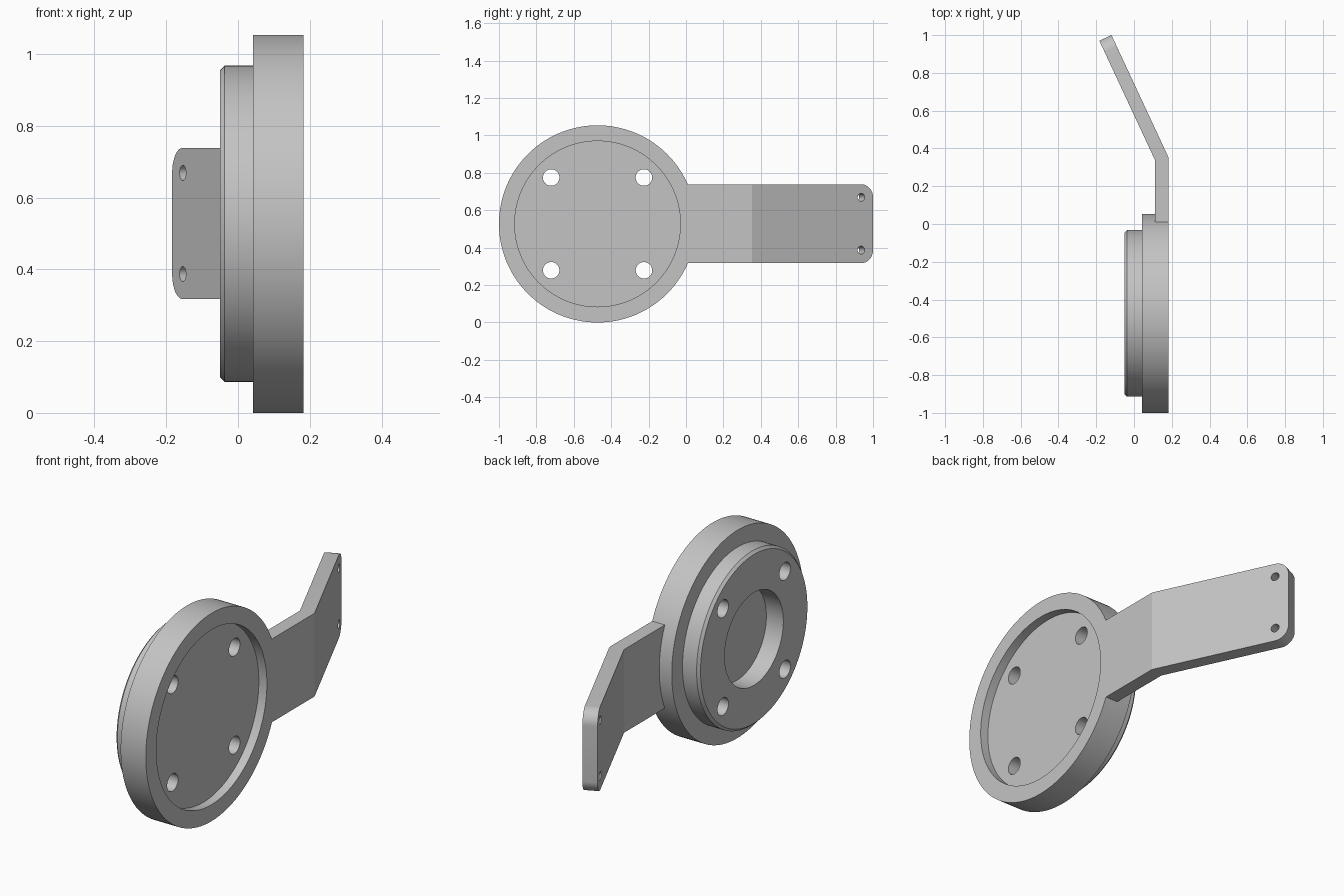
import bpy, bmesh
from math import sin, cos, tan, radians, pi
from mathutils import Vector, Matrix

cube = bpy.data.objects.get("Cube")
if cube:
    bpy.data.objects.remove(cube, do_unlink=True)

CY, CZ = -0.473, 0.527          # flange axis position
FACE_X = 0.183                  # flat mounting face
BEND = radians(25)
THICK = 0.071
ARM_LOW, ARM_HIGH = 0.317, 0.739

metal = bpy.data.materials.new("plain grey metal")
grey = (0.55, 0.55, 0.55, 1)
metal.diffuse_color = grey
metal.use_nodes = True
metal.node_tree.nodes["Principled BSDF"].inputs["Base Color"].default_value = grey


def make_object(name, bm):
    bmesh.ops.recalc_face_normals(bm, faces=bm.faces)
    mesh = bpy.data.meshes.new(name)
    bm.to_mesh(mesh)
    bm.free()
    mesh.materials.append(metal)
    obj = bpy.data.objects.new(name, mesh)
    bpy.context.collection.objects.link(obj)
    return obj


def combine(target, tool, operation):
    """Apply a boolean, then discard the tool object."""
    mod = target.modifiers.new(operation.lower(), 'BOOLEAN')
    mod.operation = operation
    mod.solver = 'EXACT'
    mod.object = tool
    bpy.ops.object.select_all(action='DESELECT')
    target.select_set(True)
    bpy.context.view_layer.objects.active = target
    bpy.ops.object.modifier_apply(modifier=mod.name)
    bpy.data.objects.remove(tool, do_unlink=True)


def drill(target, centre, axis, radius, length):
    bm = bmesh.new()
    turn = Vector((0, 0, 1)).rotation_difference(Vector(axis)).to_matrix().to_4x4()
    bmesh.ops.create_cone(bm, cap_ends=True, segments=40, radius1=radius,
                          radius2=radius, depth=length,
                          matrix=Matrix.Translation(centre) @ turn)
    cutter = make_object("hole_cutter", bm)
    cutter.hide_render = True
    combine(target, cutter, 'DIFFERENCE')


# Flange: turned profile (radius, x) with boss, rear pocket and front recess
profile = [(0, 0.045), (0.235, 0.045), (0.235, -0.05), (0.428, -0.05),
           (0.441, -0.037), (0.441, 0.042), (0.527, 0.042), (0.527, FACE_X),
           (0.443, FACE_X), (0.443, 0.138), (0, 0.138)]
bm = bmesh.new()
verts = [bm.verts.new((x, CY, CZ + r)) for r, x in profile]
edges = [bm.edges.new(pair) for pair in zip(verts, verts[1:])]
bmesh.ops.spin(bm, geom=verts + edges, cent=(0, CY, CZ), axis=(1, 0, 0),
               angle=2 * pi, steps=144)
bmesh.ops.remove_doubles(bm, verts=bm.verts, dist=0.0001)
flange = make_object("flange_with_bent_arm", bm)

# Arm: bent strip extruded upwards, with rounded tip corners
along = Vector((-sin(BEND), cos(BEND), 0))
normal = Vector((cos(BEND), sin(BEND), 0))
bend_out = Vector((FACE_X, 0.352, ARM_LOW))
bend_in = bend_out - Vector((THICK, THICK * tan(BEND / 2), 0))
tip_out = bend_out + along * 0.715
tip_in = tip_out - normal * THICK
outline = [(FACE_X, -0.012, ARM_LOW), bend_out, tip_out, tip_in, bend_in,
           (FACE_X - THICK, -0.012, ARM_LOW)]
bm = bmesh.new()
base = bm.faces.new([bm.verts.new(p) for p in outline])
raised = bmesh.ops.extrude_face_region(bm, geom=[base])["geom"]
bmesh.ops.translate(bm, vec=(0, 0, ARM_HIGH - ARM_LOW),
                    verts=[v for v in raised if isinstance(v, bmesh.types.BMVert)])
corners = [e for e in bm.edges if all(v.co.y > 0.9 for v in e.verts)
           and abs(e.verts[0].co.z - e.verts[1].co.z) < 0.001]
bmesh.ops.bevel(bm, geom=corners, offset=0.07, segments=10, profile=0.5,
                affect='EDGES')
arm = make_object("bent_arm", bm)

# Small holes at the arm tip
for z in (ARM_LOW + 0.07, ARM_HIGH - 0.07):
    centre = tip_out - along * 0.07 - normal * THICK / 2
    drill(arm, (centre.x, centre.y, z), normal, 0.021, 0.2)

# Four bolt holes through the flange
for dy in (-0.248, 0.248):
    for dz in (-0.248, 0.248):
        drill(flange, (0.05, CY + dy, CZ + dz), (1, 0, 0), 0.044, 0.5)

combine(flange, arm, 'UNION')
bpy.ops.object.select_all(action='DESELECT')
flange.select_set(True)
bpy.context.view_layer.objects.active = flange
bpy.ops.object.shade_smooth_by_angle(angle=radians(20))
